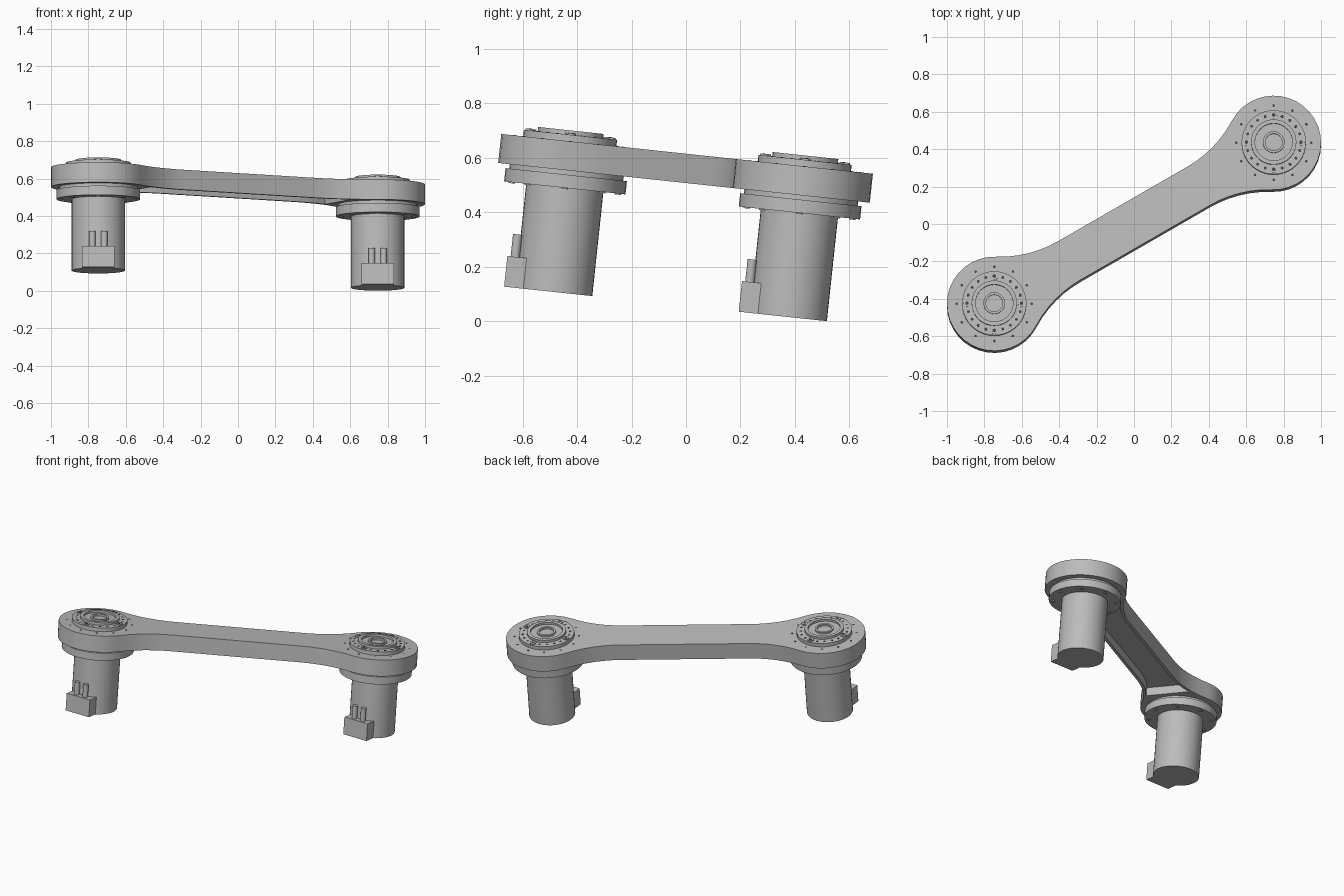
import bpy, bmesh, math
from mathutils import Matrix, Vector

old = bpy.data.objects.get("Cube")
if old:
    bpy.data.objects.remove(old, do_unlink=True)


def material(name, value):
    m = bpy.data.materials.new(name)
    m.use_nodes = True
    col = (value, value, value, 1)
    m.diffuse_color = col
    m.node_tree.nodes["Principled BSDF"].inputs["Base Color"].default_value = col
    return m


GREY = material("machined grey", 0.5)
DARK = material("hole dark grey", 0.06)

# Whole linkage leans about the x axis; local z = 0 is the top of the link
LEAN = Matrix.Translation((0, 0.004, 0.615)) @ Matrix.Rotation(math.radians(-6.1), 4, 'X')
END = Vector((0.747, 0.433, 0))
HALF = END.length
ALONG = Matrix.Rotation(math.atan2(END.y, END.x), 4, 'Z')
END_R, ARM_W, FILLET = 0.253, 0.12, 0.62
FILLET_S = HALF - math.sqrt((END_R + FILLET) ** 2 - (ARM_W + FILLET) ** 2)


def finish(name, bm, matrix, mat=GREY):
    bmesh.ops.recalc_face_normals(bm, faces=bm.faces)
    me = bpy.data.meshes.new(name)
    bm.to_mesh(me)
    bm.free()
    me.transform(LEAN @ matrix)
    me.materials.append(mat)
    ob = bpy.data.objects.new(name, me)
    bpy.context.collection.objects.link(ob)
    return ob


def smooth(ob):
    bpy.ops.object.select_all(action='DESELECT')
    ob.select_set(True)
    bpy.context.view_layer.objects.active = ob
    bpy.ops.object.shade_smooth_by_angle(angle=math.radians(30))


def prism(name, outline, z0, z1, matrix):
    bm = bmesh.new()
    face = bm.faces.new([bm.verts.new((x, y, z0)) for x, y in outline])
    ext = bmesh.ops.extrude_face_region(bm, geom=[face])
    verts = [v for v in ext["geom"] if isinstance(v, bmesh.types.BMVert)]
    bmesh.ops.translate(bm, vec=(0, 0, z1 - z0), verts=verts)
    return finish(name, bm, matrix)


def lathe(name, profile, matrix, steps=40):
    bm = bmesh.new()
    vs = [bm.verts.new((r, 0, z)) for r, z in profile]
    edges = [bm.edges.new(p) for p in zip(vs, vs[1:])]
    bmesh.ops.spin(bm, geom=vs + edges, cent=(0, 0, 0), axis=(0, 0, 1),
                   angle=math.tau, steps=steps)
    bmesh.ops.remove_doubles(bm, verts=bm.verts, dist=1e-5)
    smooth(finish(name, bm, matrix))


def discs(name, spots, radius, z0, z1, matrix, mat=GREY, segments=12):
    """Several small upright cylinders in one object."""
    bm = bmesh.new()
    for x, y in spots:
        bmesh.ops.create_cone(bm, cap_ends=True, segments=segments, radius1=radius,
                              radius2=radius, depth=z1 - z0,
                              matrix=Matrix.Translation((x, y, (z0 + z1) / 2)))
    smooth(finish(name, bm, matrix, mat))


def ring(radius, count, skip=0):
    return [(radius * math.cos(math.tau * i / count), radius * math.sin(math.tau * i / count))
            for i in range(count) if not skip or i % skip]


def arm_width(s):
    d = max(0, abs(s) - FILLET_S)
    return ARM_W + FILLET - math.sqrt(FILLET ** 2 - d ** 2)


# Link: round ends flowing into a straight arm
k = END_R / (END_R + FILLET)
join_s = HALF - k * (HALF - FILLET_S)
join_a = math.atan2(k * (ARM_W + FILLET), join_s - HALF)
quarter = [(FILLET_S + (join_s - FILLET_S) * i / 6) for i in range(6)]
side = [(s, arm_width(s)) for s in quarter]
arc = [(HALF + END_R * math.cos(join_a * (1 - i / 12)), END_R * math.sin(join_a * (1 - i / 12)))
       for i in range(13)]
half = side + arc
right = half + [(x, -y) for x, y in reversed(half[:-1])]
link = prism("link_arm", right + [(-x, -y) for x, y in right], -0.107, 0, ALONG)

# Pocket under the arm
POCKET = 0.62
ss = [POCKET * (i / 10 - 1) for i in range(21)]
edge = [(s, arm_width(s) - 0.02) for s in ss]
cutter = prism("pocket_cutter", edge + [(s, -w) for s, w in reversed(edge)],
               -0.15, -0.053, ALONG)
cutter.hide_render = True
mod = link.modifiers.new("pocket", 'BOOLEAN')
mod.operation, mod.solver, mod.object = 'DIFFERENCE', 'EXACT', cutter
bpy.context.view_layer.objects.active = link
bpy.ops.object.modifier_apply(modifier=mod.name)
bpy.data.objects.remove(cutter, do_unlink=True)
smooth(link)

# The same joint and motor at both ends
for label, sign in (("right", -1), ("left", 1)):
    at = Matrix.Translation(END * sign)
    lathe(label + "_output_hub",
          [(0, 0.024), (0.045, 0.024), (0.045, 0.036), (0.058, 0.036), (0.058, 0.026),
           (0.1, 0.026), (0.1, 0.04), (0.121, 0.04), (0.121, 0.024), (0.172, 0.024),
           (0.172, -0.02), (0, -0.02)], at)
    lathe(label + "_motor",
          [(0, -0.08), (0.21, -0.08), (0.21, -0.123), (0.224, -0.123), (0.224, -0.172),
           (0.1425, -0.172), (0.1425, -0.556), (0, -0.556)], at)

    # Screws and holes
    discs(label + "_hub_screws", ring(0.146, 4), 0.02, 0.02, 0.03, at)
    discs(label + "_screw_sockets", ring(0.146, 4), 0.01, 0.029, 0.031, at, DARK, 6)
    discs(label + "_hub_holes", ring(0.146, 20, 5), 0.008, 0.02, 0.025, at, DARK)
    discs(label + "_link_holes", ring(0.2, 12), 0.007, -0.004, 0.001, at, DARK)
    discs(label + "_flange_screws", ring(0.195, 8), 0.012, -0.176, -0.17, at)

    # Connector block with two pins
    bm = bmesh.new()
    bmesh.ops.create_cube(bm, size=1, matrix=Matrix.Translation((0, -0.1365, -0.4995))
                          @ Matrix.Diagonal((0.175, 0.093, 0.113, 1)))
    finish(label + "_connector_block", bm, at)
    discs(label + "_connector_pins", [(-0.032, -0.154), (0.032, -0.154)], 0.017,
          -0.45, -0.36, at, GREY, 16)
